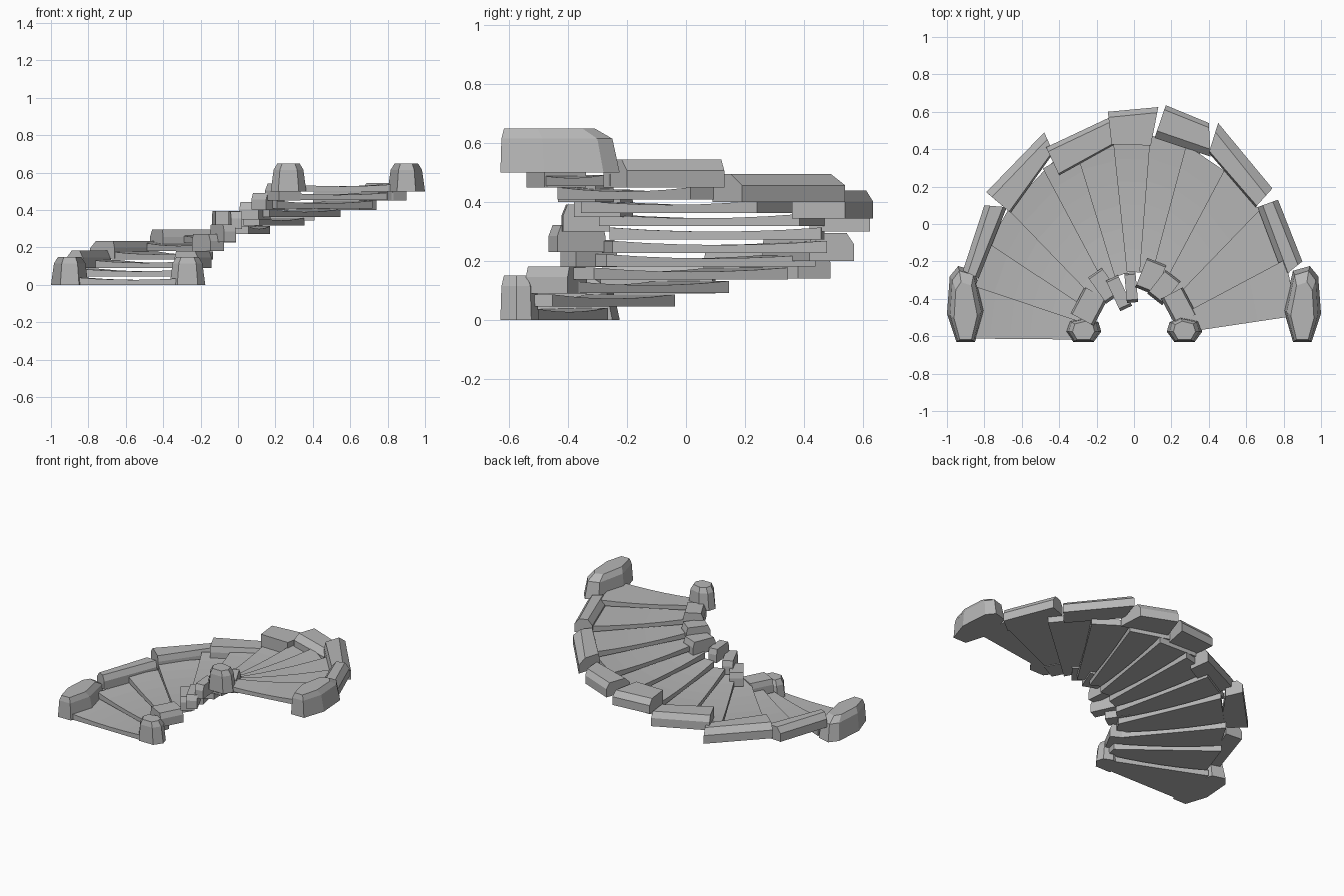
import bpy
import bmesh
from math import radians, cos, sin, hypot
from mathutils import Vector

if "Cube" in bpy.data.objects:
    bpy.data.objects.remove(bpy.data.objects["Cube"])

RISE = 0.5 / 11
CY = -0.62

stone = bpy.data.materials.new("dark_stone")
stone.diffuse_color = (0.47, 0.47, 0.47, 1)
stone.use_nodes = True
stone.node_tree.nodes["Principled BSDF"].inputs["Base Color"].default_value = stone.diffuse_color


def loft(name, rings):
    """Skin a stack of equal-length rings and cap both ends."""
    n = len(rings[0])
    verts = [v for r in rings for v in r]
    faces = [list(range(n)), [len(verts) - n + k for k in range(n)]]
    for r in range(len(rings) - 1):
        for k in range(n):
            a, b = r * n + k, r * n + (k + 1) % n
            faces.append([a, b, b + n, a + n])
    me = bpy.data.meshes.new(name)
    me.from_pydata(verts, [], faces)
    bm = bmesh.new()
    bm.from_mesh(me)
    bmesh.ops.recalc_face_normals(bm, faces=bm.faces)
    bm.to_mesh(me)
    bm.free()
    me.materials.append(stone)
    bpy.context.collection.objects.link(bpy.data.objects.new(name, me))


def kerb(name, corners, z0, h, out, inn):
    """Four-sided stone: straight lower part, chamfered long sides on top.
    corners run outer start, outer end, inner end, inner start."""
    p = [Vector(c) for c in corners]
    d0, d1 = (p[3] - p[0]).normalized(), (p[2] - p[1]).normalized()
    top = [p[0] + d0 * out, p[1] + d1 * out, p[2] - d1 * inn, p[3] - d0 * inn]
    loft(name, [[(v.x, v.y, z) for v in ring]
                for ring, z in ((p, z0), (p, z0 + h * 0.6), (top, z0 + h))])


def post(name, cx, cy, outline, z0, side):
    """Tapered newel stone; the front end stays nearly upright."""
    front = min(y for x, y in outline)
    rings = []
    for s, t, z in ((1, 1, 0), (0.84, 0.93, 0.115), (0.62, 0.76, 0.15)):
        rings.append([(cx + side * x * s, cy + front + (y - front) * t + (1 - t) * 0.05, z0 + z)
                      for x, y in outline])
    loft(name, rings)


def ray(deg, a, b):
    c, s = cos(radians(deg)), sin(radians(deg))
    r = 1 / hypot(c / a, s / b)
    return Vector((r * c, CY + r * s))


# Treads: wedges with a sagging, worn top, each lapping over the one below
angles = [179.5, 161.5, 146.5, 134, 118, 107, 96, 85.5, 75, 62, 46, 28, 8.5]
for i in range(12):
    start, end = angles[i], angles[i + 1] - (4.5 if i < 11 else 0)
    z = i * RISE
    rings = []
    for k in range(7):
        t = k / 6
        top = z + 0.041 - 0.014 * 4 * t * (1 - t)
        p, q = [ray(a, 0.24, 0.37).lerp(ray(a, 0.88, 1.10), t) for a in (start, end)]
        rings.append([(p.x, p.y, z), (q.x, q.y, z), (q.x, q.y, top), (p.x, p.y, top)])
    loft(f"tread_{i + 1}", rings)

# Outer kerb stones: base height, outer chamfer, inner chamfer, corners
outer = [
    (0.09, .03, .02, (-.915, -.25), (-.80, .10), (-.68, .09), (-.83, -.29)),
    (0.14, .04, .01, (-.79, .17), (-.48, .49), (-.43, .38), (-.66, .06)),
    (0.20, .025, .01, (-.47, .41), (-.13, .57), (-.11, .42), (-.40, .26)),
    (0.30, .03, .00, (-.14, .60), (.13, .625), (.09, .42), (-.12, .425)),
    (0.345, .025, .04, (.17, .635), (.40, .54), (.41, .36), (.11, .46)),
    (0.40, .05, .01, (.45, .54), (.74, .19), (.65, .09), (.40, .38)),
    (0.45, .03, .03, (.77, .13), (.90, -.20), (.80, -.28), (.66, .09)),
]
for i, (z, o, n, *c) in enumerate(outer):
    kerb(f"outer_kerb_{i + 1}", c, z, 0.095, o, n)

# Inner kerb stones: centre, turn, length along the radius, width, base height
inner = [
    (-.24, -.44, 152, .14, .16, .09), (-.16, -.33, 125, .17, .09, .18),
    (-.08, -.37, 115, .18, .07, .23), (-.015, -.34, 95, .16, .06, .30),
    (.09, -.28, 68, .17, .11, .35), (.16, -.34, 52, .16, .10, .40),
    (.24, -.44, 28, .13, .16, .45),
]
for i, (x, y, deg, length, width, z) in enumerate(inner):
    u = Vector((cos(radians(deg)), sin(radians(deg)))) * length / 2
    v = Vector((u.y, -u.x)).normalized() * width / 2
    c = Vector((x, y))
    kerb(f"inner_kerb_{i + 1}", (c + u - v, c + u + v, c - u + v, c - u - v), z, 0.092, 0.01, 0.015)

# Newel stones at the foot and the head of the flight
large = [(-.05, -.2), (.05, -.2), (.1, -.05), (.085, .15), (.04, .205), (-.05, .18), (-.1, -.03)]
small = [(-.055, -.065), (.055, -.065), (.095, -.01), (.075, .045), (-.02, .065), (-.08, .04), (-.095, -.01)]
for side, z, label in ((-1, 0.0, "foot"), (1, 0.5, "head")):
    post(f"{label}_outer_newel", side * 0.9, -0.43, large, z, side)
    post(f"{label}_inner_newel", side * 0.27, -0.565, small, z, side)
